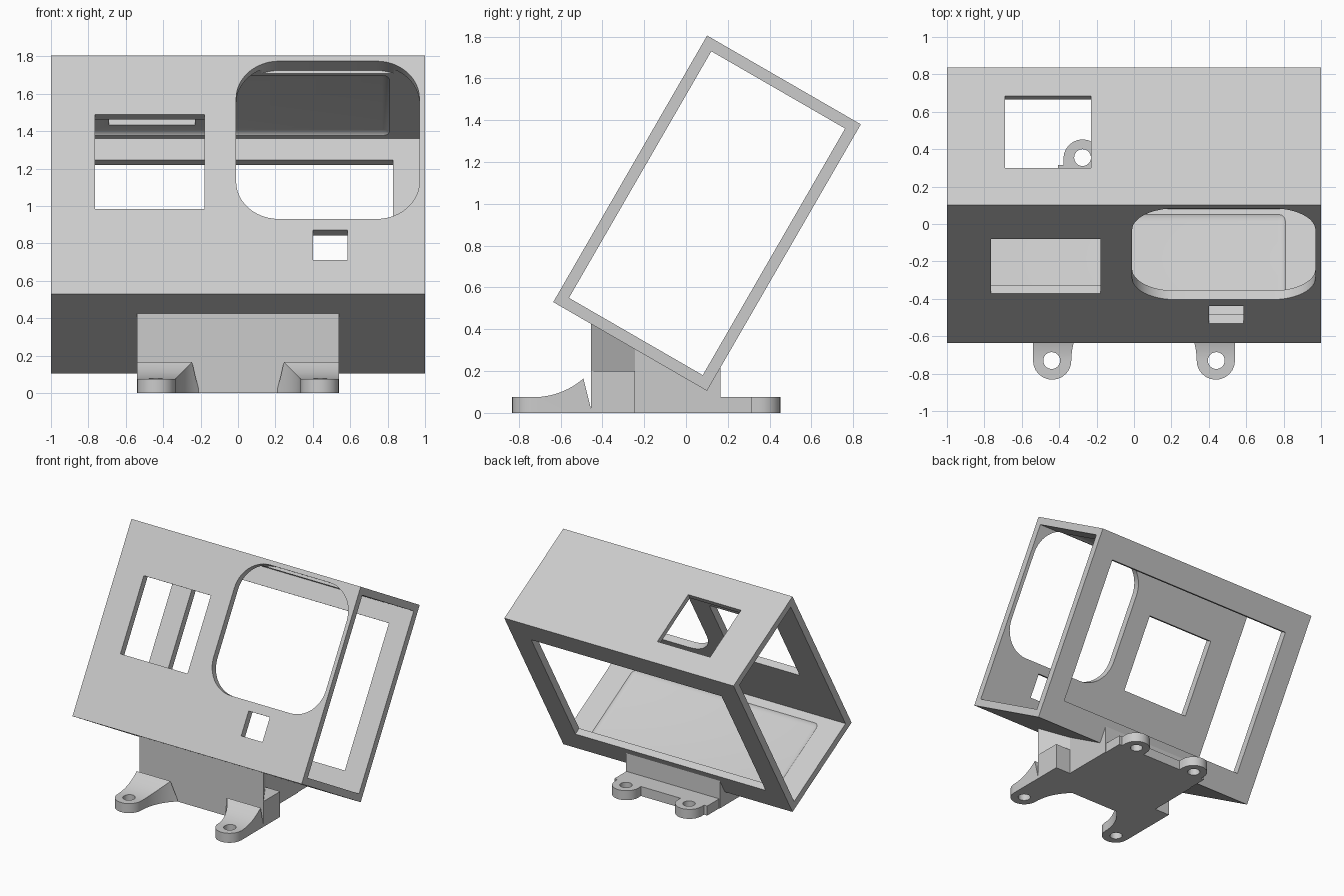
import bpy, bmesh, math
from mathutils import Matrix, Vector

if "Cube" in bpy.data.objects:
    bpy.data.objects.remove(bpy.data.objects["Cube"])

grey = bpy.data.materials.new("light_grey")
grey.use_nodes = True
grey.diffuse_color = (0.6, 0.6, 0.6, 1)
grey.node_tree.nodes["Principled BSDF"].inputs["Base Color"].default_value = (0.6, 0.6, 0.6, 1)

# Tilted housing: local x along the width, y through the depth, z up the front
DEPTH, HEIGHT, WALL = 0.849, 1.472, 0.055
TILT = Matrix.Translation((0, -0.635, 0.53)) @ Matrix.Rotation(math.radians(-30), 4, 'X')
UPRIGHT = Matrix.Identity(4)


def prism(name, points, axis, low, high, matrix=UPRIGHT):
    """Extrude a 2D outline along an axis; points use the other two axes in order."""
    def place(p, h):
        c = list(p)
        c.insert("xyz".index(axis), h)
        return matrix @ Vector(c)
    bm = bmesh.new()
    rings = [[bm.verts.new(place(p, h)) for p in points] for h in (low, high)]
    bm.faces.new(rings[0])
    bm.faces.new(rings[1])
    for i in range(len(points)):
        j = (i + 1) % len(points)
        bm.faces.new((rings[0][i], rings[0][j], rings[1][j], rings[1][i]))
    bmesh.ops.recalc_face_normals(bm, faces=bm.faces)
    mesh = bpy.data.meshes.new(name)
    bm.to_mesh(mesh)
    bm.free()
    mesh.materials.append(grey)
    obj = bpy.data.objects.new(name, mesh)
    bpy.context.collection.objects.link(obj)
    return obj


def rect(a0, a1, b0, b1):
    return [(a0, b0), (a1, b0), (a1, b1), (a0, b1)]


def arc(cx, cy, r, start, end, steps=12):
    angles = [math.radians(start + (end - start) * i / steps) for i in range(steps + 1)]
    return [(cx + r * math.cos(a), cy + r * math.sin(a)) for a in angles]


def circle(cx, cy, r):
    return arc(cx, cy, r, 0, 345, 23)


def rounded(a0, a1, b0, b1, r):
    return (arc(a1 - r, b1 - r, r, 0, 90) + arc(a0 + r, b1 - r, r, 90, 180)
            + arc(a0 + r, b0 + r, r, 180, 270) + arc(a1 - r, b0 + r, r, 270, 360))


def apply_modifier(obj, mod):
    bpy.context.view_layer.objects.active = obj
    bpy.ops.object.modifier_apply(modifier=mod.name)


def combine(obj, other, operation):
    mod = obj.modifiers.new("combine", 'BOOLEAN')
    mod.operation, mod.solver, mod.object = operation, 'EXACT', other
    apply_modifier(obj, mod)
    bpy.data.objects.remove(other)


def finish(obj):
    bpy.ops.object.select_all(action='DESELECT')
    obj.select_set(True)
    bpy.context.view_layer.objects.active = obj
    bpy.ops.object.shade_smooth_by_angle(angle=math.radians(25))


# Housing sleeve, open at both ends
outer = rect(0, DEPTH, 0, HEIGHT)
housing = prism("housing", outer, 'x', -1, 1, TILT)
combine(housing, prism("hollow", rect(WALL, DEPTH - WALL, WALL, HEIGHT - WALL),
                       'x', -1.2, 1.2, TILT), 'DIFFERENCE')

# Shallow rounded recess inside the sleeve
recess = prism("recess", rect(0.1, DEPTH - WALL - 0.012, WALL - 0.015, HEIGHT - WALL + 0.015),
               'x', -0.83, 0.83, TILT)
bevel = recess.modifiers.new("soft_edges", 'BEVEL')
bevel.width, bevel.segments = 0.06, 5
apply_modifier(recess, bevel)
combine(housing, recess, 'DIFFERENCE')

# Front windows, rear opening and top hole
front = (-0.1, 0.1)
rear = (DEPTH - 0.1, DEPTH + 0.1)
top = (HEIGHT - 0.1, HEIGHT + 0.1)
for outline, axis, span in (
        (rounded(-0.01, 0.97, 0.462, 1.437, 0.23), 'y', front),
        (rect(-0.765, -0.18, 0.525, 1.108), 'y', front),
        (rect(0.4, 0.585, 0.208, 0.393), 'y', front),
        (rect(-0.83, 0.83, 0.185, 1.285), 'y', rear),
        (rect(-0.69, -0.23, 0.23, 0.675), 'z', top)):
    combine(housing, prism("opening", outline, axis, *span, TILT), 'DIFFERENCE')
finish(housing)

# Pedestal: tapered block with a wider lower front and a low rear plate
taper = [(-0.54, -0.455), (0.54, -0.455), (0.41, -0.245),
         (0.41, 0.165), (-0.41, 0.165), (-0.41, -0.245)]
pedestal = prism("pedestal", taper, 'z', 0, 0.43)
combine(pedestal, prism("lower_front", rect(-0.54, 0.54, -0.455, -0.245), 'z', 0, 0.2), 'UNION')
combine(pedestal, prism("rear_plate", rect(-0.405, 0.405, -0.2, 0.315), 'z', 0, 0.075), 'UNION')
combine(pedestal, prism("housing_seat", outer, 'x', -1.2, 1.2, TILT), 'DIFFERENCE')
finish(pedestal)

# Mounting feet, mirrored on both sides
FILLET = 0.365
for side, label in ((1, "left"), (-1, "right")):
    # Front foot flares into the pedestal upward and inward
    plan = (arc(0.4375, -0.73, 0.1025, 180, 360) + [(0.54, -0.45), (0.21, -0.45)]
            + arc(0.335 - FILLET, -0.73, FILLET, 48.5, 0)[:-1])
    foot = prism("front_foot_" + label, [(side * x, y) for x, y in plan], 'z', 0, 0.25)
    profile = ([(-0.9, 0), (-0.45, 0)] + arc(-0.73, 0.075 + FILLET, FILLET, 311, 270)
               + [(-0.9, 0.075)])
    combine(foot, prism("sweep", profile, 'x', -1, 1), 'INTERSECT')
    combine(foot, prism("hole", circle(side * 0.44, -0.73, 0.045), 'z', -0.1, 0.3), 'DIFFERENCE')
    finish(foot)

    # Rear foot is a flat rounded tab
    tab = arc(0.275, 0.35, 0.1025, 0, 180) + [(0.1725, 0.3), (0.3775, 0.3)]
    foot = prism("rear_foot_" + label, [(side * x, y) for x, y in tab], 'z', 0, 0.075)
    hole = circle(side * 0.275, 0.355, 0.045)
    combine(foot, prism("hole", hole, 'z', -0.1, 0.3), 'DIFFERENCE')
    combine(pedestal, prism("hole", hole, 'z', -0.1, 0.1), 'DIFFERENCE')
    finish(foot)
